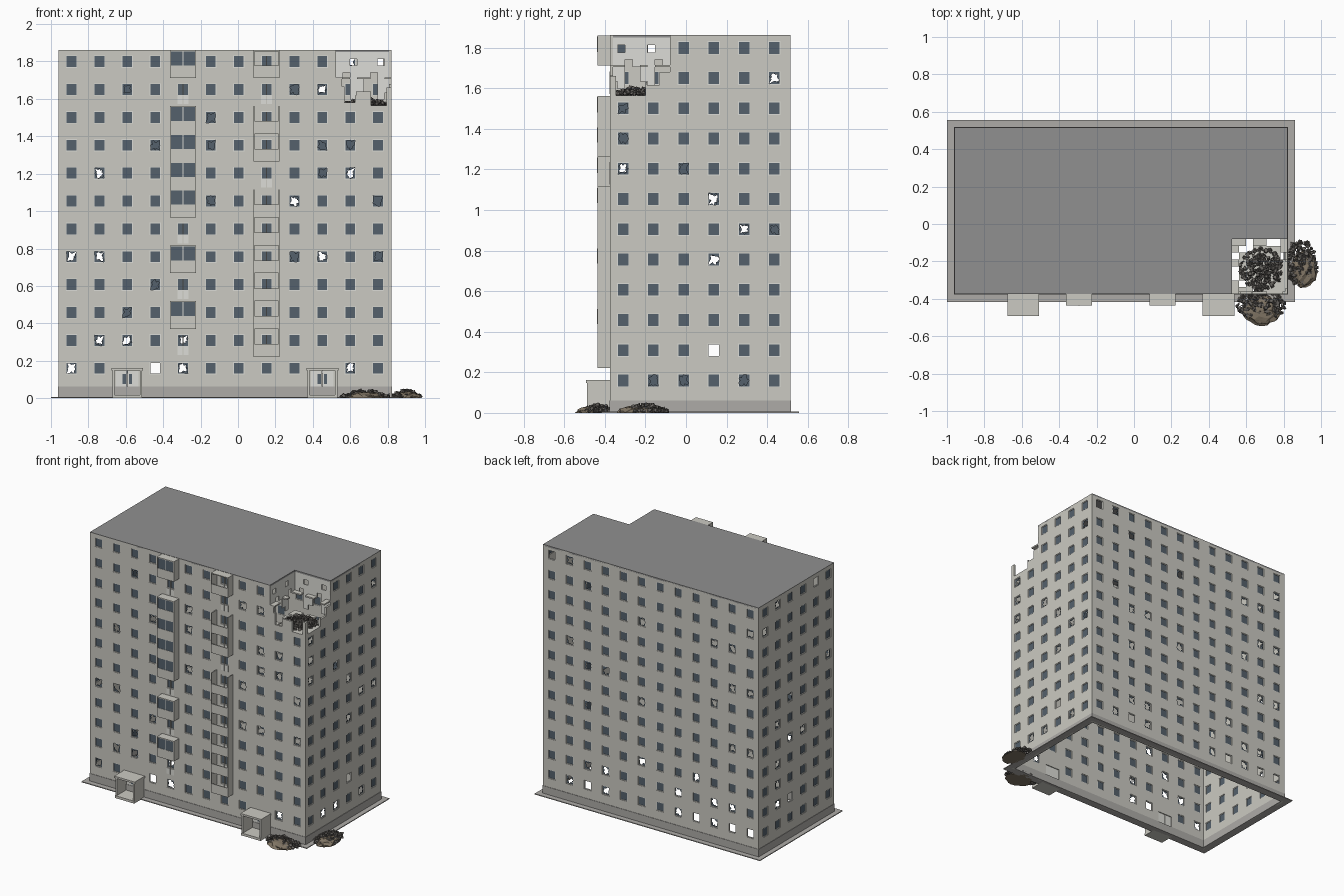
import bpy, bmesh, math, random
from mathutils import Vector, Matrix

if "Cube" in bpy.data.objects:
    bpy.data.objects.remove(bpy.data.objects["Cube"])

random.seed(7)
X0, X1, Y0, Y1, TOP = -0.96, 0.82, -0.375, 0.515, 1.86
NX, NY = 0.525, -0.08                       # inner corner of the collapsed bay
STEP, HW, HH, T = 0.149, 0.03, 0.033, 0.014
ROWS = [0.16 + STEP * i for i in range(12)]
COLS = [-0.89 + STEP * i for i in range(12)]
SIDE = [-0.31 + STEP * i for i in range(6)]

def mat(name, c):
    m = bpy.data.materials.new(name)
    m.diffuse_color = (*c, 1)
    m.use_nodes = True
    m.node_tree.nodes["Principled BSDF"].inputs["Base Color"].default_value = m.diffuse_color
    return m

CONC = mat("concrete", (0.60, 0.59, 0.54))
DARKC = mat("plinth_grey", (0.42, 0.41, 0.39))
GLASS = mat("glass", (0.09, 0.12, 0.15))
WHITE = mat("frame_paint", (0.72, 0.72, 0.68))
ROOF = mat("roof_felt", (0.28, 0.28, 0.28))
DEB = mat("debris", (0.13, 0.12, 0.11))
DIRT = mat("dirt", (0.22, 0.18, 0.13))

def finish(name, bm, m):
    me = bpy.data.meshes.new(name)
    bm.to_mesh(me)
    bm.free()
    me.materials.append(m)
    ob = bpy.data.objects.new(name, me)
    bpy.context.collection.objects.link(ob)
    return ob

def box(bm, x0, x1, y0, y1, z0, z1):
    s = Vector((abs(x1 - x0), abs(y1 - y0), abs(z1 - z0)))
    c = Vector(((x0 + x1) / 2, (y0 + y1) / 2, (z0 + z1) / 2))
    bmesh.ops.create_cube(bm, size=1, matrix=Matrix.Translation(c) @ Matrix.Diagonal((*s, 1)))

# map (along wall, height, depth inward) to space
MAP = {
    "front": lambda u, z, d: Vector((u, Y0 + d, z)),
    "back": lambda u, z, d: Vector((u, Y1 - d, z)),
    "right": lambda u, z, d: Vector((X1 - d, u, z)),
    "left": lambda u, z, d: Vector((X0 + d, u, z)),
}

def wbox(bm, side, u0, u1, z0, z1, d0, d1):
    a, b = MAP[side](u0, z0, d0), MAP[side](u1, z1, d1)
    box(bm, a.x, b.x, a.y, b.y, a.z, b.z)

def grid_wall(name, place, us, zs, gone, flip, m=CONC, thick=T):
    """Wall or slab of cells, skipping the ones where gone(u, z)."""
    bm = bmesh.new()
    us, zs = sorted(set(round(u, 4) for u in us)), sorted(set(round(z, 4) for z in zs))
    for u0, u1 in zip(us, us[1:]):
        for z0, z1 in zip(zs, zs[1:]):
            if not gone((u0 + u1) / 2, (z0 + z1) / 2):
                q = [(u0, z0), (u1, z0), (u1, z1), (u0, z1)]
                bm.faces.new([bm.verts.new(place(u, z, 0)) for u, z in (q[::-1] if flip else q)])
    bmesh.ops.remove_doubles(bm, verts=bm.verts, dist=1e-4)
    ob = finish(name, bm, m)
    s = ob.modifiers.new("thickness", "SOLIDIFY")
    s.thickness, s.offset = thick, -1

# broken outlines of the two outer walls: (start, end, remaining height)
RAG = {
    "front": [(0.525, 0.555, 1.71), (0.555, 0.57, 1.665), (0.57, 0.625, 1.58), (0.625, 0.71, 1.64),
              (0.71, 0.795, 1.565), (0.795, 0.82, 1.66)],
    "right": [(-0.375, -0.345, 1.66), (-0.345, -0.2, 1.565), (-0.2, -0.13, 1.63), (-0.13, -0.08, 1.68)],
}
DOORS = (COLS[2], COLS[9])

def limit(side, u):
    return next((h for a, b, h in RAG.get(side, []) if a <= u <= b), TOP)

# damaged windows as (row, column)
BROKEN = {
    "front": {(0, 0), (0, 4), (0, 10), (1, 1), (1, 2), (1, 4), (2, 2), (3, 3), (4, 0), (4, 1), (4, 8), (4, 9),
              (4, 11), (6, 5), (6, 8), (6, 11), (7, 1), (7, 9), (7, 10), (8, 3), (8, 5), (8, 9), (8, 10),
              (9, 5), (10, 2), (10, 8), (10, 9)},
    "right": {(0, 1), (0, 2), (0, 4), (4, 3), (5, 4), (5, 5), (6, 3), (7, 0), (7, 2), (8, 0), (9, 0), (10, 5)},
    "back": {(4, 0), (4, 1), (4, 9), (6, 8), (0, 2), (0, 4), (0, 8), (0, 10), (1, 2), (1, 4)},
    "left": {(4, 3), (6, 3), (7, 0), (10, 5)},
}
MISSING = {"front": {(0, 3)}, "right": {(1, 3)}, "left": {(1, 3), (11, 1)},
           "back": {(0, 0), (0, 3), (0, 1), (0, 9), (11, 11)}}
for s, n, k in (("back", 12, 20), ("left", 6, 12)):
    BROKEN[s] |= {(random.randrange(1, 12), random.randrange(n)) for _ in range(k)}

# outer walls, glazing and window frames
for side, cols, lo, hi in (("front", COLS, X0, X1), ("back", COLS, X0, X1),
                           ("right", SIDE, Y0, Y1), ("left", SIDE, Y0, Y1)):
    def gone(u, z):
        if z > limit(side, u):
            return True
        if side == "front" and z < 0.145 and any(abs(u - d) < 0.06 for d in DOORS):
            return True
        c = min(cols, key=lambda v: abs(v - u))
        r = min(ROWS, key=lambda v: abs(v - z))
        if side == "front" and c in DOORS and r == ROWS[0]:
            return False
        return abs(u - c) < HW and abs(z - r) < HH
    us = [lo, hi] + [c + k * HW for c in cols for k in (-1, 1)] + [v for a in RAG.get(side, []) for v in a[:2]]
    zs = [0, TOP] + [r + k * HH for r in ROWS for k in (-1, 1)] + [a[2] for a in RAG.get(side, [])]
    if side == "front":
        us += [d + k * 0.06 for d in DOORS for k in (-1, 1)]
        zs += [0.145]
    grid_wall(side + "_wall", MAP[side], us, zs, gone, side in ("back", "left"))

    glass, frame = bmesh.new(), bmesh.new()
    for i, r in enumerate(ROWS):
        for j, c in enumerate(cols):
            if r + HH > limit(side, c) or (side == "front" and i == 0 and c in DOORS):
                continue
            for k in (-1, 1):
                wbox(frame, side, c + k * HW, c + k * (HW - 0.004), r - HH, r + HH, 0.003, 0.011)
                wbox(frame, side, c - HW, c + HW, r + k * HH, r + k * (HH - 0.004), 0.003, 0.011)
            if (i, j) in MISSING[side]:
                continue
            if (i, j) not in BROKEN[side]:
                wbox(glass, side, c - HW, c + HW, r - HH, r + HH, 0.006, 0.009)
                continue
            ring, n = [], 16                # jagged pane around a hole
            for k in range(n):
                a = 2 * math.pi * k / n
                x, y = math.cos(a), math.sin(a)
                m, f = max(abs(x), abs(y)), random.uniform(0.35, 0.92)
                ring.append([glass.verts.new(MAP[side](c + x / m * HW * g, r + y / m * HH * g, 0.007))
                             for g in (1, f)])
            for k in range(n):
                a, b = ring[k], ring[(k + 1) % n]
                glass.faces.new((a[0], b[0], b[1], a[1]))
    finish(side + "_glass", glass, GLASS)
    finish(side + "_window_frames", frame, WHITE)

# roof slab with the missing corner
bm = bmesh.new()
f = bm.faces.new([bm.verts.new((x, y, TOP - 0.01)) for x, y in
                  ((X0, Y0), (NX, Y0), (NX, NY), (X1, NY), (X1, Y1), (X0, Y1))])
ext = bmesh.ops.extrude_face_region(bm, geom=[f])["geom"]
bmesh.ops.translate(bm, vec=(0, 0, 0.012), verts=[v for v in ext if isinstance(v, bmesh.types.BMVert)])
bmesh.ops.recalc_face_normals(bm, faces=bm.faces)
finish("roof", bm, ROOF)

# plinth and pavement strips around the footprint
def ring(name, a, b, c, d, w, z1, m):
    bm = bmesh.new()
    box(bm, a, b, c, c + w, 0, z1)
    box(bm, a, b, d - w, d, 0, z1)
    box(bm, a, a + w, c + w, d - w, 0, z1)
    box(bm, b - w, b, c + w, d - w, 0, z1)
    finish(name, bm, m)
ring("plinth", X0 - 0.003, X1 + 0.003, Y0 - 0.003, Y1 + 0.003, 0.02, 0.062, DARKC)
ring("pavement", X0 - 0.04, X1 + 0.04, Y0 - 0.042, Y1 + 0.042, 0.06, 0.006, DARKC)

# exposed inner walls and broken floors in the collapsed bay
def steps(a, b, n):
    return [a + (b - a) * i / n for i in range(n + 1)]

def inner_gone(u, z):                       # ragged lower edge plus holes
    t = int(abs(u) * 1000) // 37
    return z < 1.60 + 0.045 * (t % 4) or (1.76 < z < 1.83 and t % 4 == 0)
grid_wall("inner_wall_back", lambda u, z, d: Vector((u, NY, z)), steps(NX, X1, 8), steps(1.56, 1.85, 8),
          inner_gone, False, WHITE, 0.008)
grid_wall("inner_wall_side", lambda u, z, d: Vector((NX, u, z)), steps(Y0, NY, 8), steps(1.56, 1.85, 8),
          inner_gone, False, WHITE, 0.008)
holes = {(0, 3), (0, 5), (1, 6), (2, 7), (2, 6), (5, 7), (6, 7), (3, 0), (1, 1), (0, 2), (7, 5)}
def cell(x, y):
    return int((x - NX) / (X1 - NX) * 8), int((y - Y0) / (NY - Y0) * 8)
grid_wall("broken_floor_lower", lambda u, z, d: Vector((u, z, 1.565)), steps(NX, X1, 8), steps(Y0, NY, 8),
          lambda x, y: cell(x, y) in holes, False, CONC, 0.01)
grid_wall("broken_floor_upper", lambda u, z, d: Vector((u, z, 1.715)), steps(NX, X1, 8), steps(Y0, NY, 8),
          lambda x, y: cell(x, y) not in {(0, 0), (0, 1), (0, 4), (0, 7), (1, 7), (3, 7), (4, 7), (7, 7), (7, 6)},
          False, CONC, 0.01)

# balconies: glazed stack and open stack, plus balcony doors
bal, bglass, door = bmesh.new(), bmesh.new(), bmesh.new()
YB = Y0 - 0.062
for c, rows, glazed in ((COLS[4], (2, 4, 6, 7, 8, 9, 11), True), (COLS[7], (1, 2, 3, 4, 5, 6, 8, 9, 11), False)):
    for i in range(1, 12):
        r = ROWS[i]
        for k in (-1, 1):
            box(door, c + k * 0.002, c + k * HW, Y0 - 0.003, Y0 + 0.005, r - 0.078, r - HH)
        box(door, c - 0.002, c + 0.002, Y0 - 0.003, Y0 + 0.008, r - HH, r + HH)
        if i not in rows:
            continue
        z0, z1 = r - 0.088, r + 0.061
        box(bal, c - 0.07, c + 0.07, YB, Y0, z0, z0 + 0.008)
        box(bal, c - 0.07, c + 0.07, YB, YB + 0.006, z0, z0 + 0.068)
        for k in (-1, 1):
            box(bal, c + k * 0.064, c + k * 0.07, YB, Y0, z0, z1)
        if glazed or i == 11:
            box(bal, c - 0.07, c + 0.07, YB, Y0, z1 - 0.006, z1)
        if glazed:
            box(bglass, c - 0.064, c + 0.064, YB + 0.002, YB + 0.004, z0 + 0.068, z1 - 0.006)
            box(door, c - 0.002, c + 0.002, YB - 0.001, YB + 0.005, z0 + 0.068, z1 - 0.006)
finish("balconies", bal, CONC)
finish("balcony_glazing", bglass, GLASS)
finish("balcony_doors", door, WHITE)

# entrance porches with double doors
porch, leaf, dglass = bmesh.new(), bmesh.new(), bmesh.new()
for c in DOORS:
    box(porch, c - 0.085, c + 0.085, Y0 - 0.118, Y0, 0.148, 0.162)
    box(porch, c - 0.08, c + 0.08, Y0 - 0.118, Y0, 0, 0.018)
    for k in (-1, 1):
        box(porch, c + k * 0.068, c + k * 0.08, Y0 - 0.112, Y0, 0.018, 0.148)
        box(leaf, c + k * 0.002, c + k * 0.06, Y0, Y0 + 0.008, 0.018, 0.145)
        box(dglass, c + k * 0.008, c + k * 0.026, Y0 - 0.002, Y0, 0.075, 0.13)
finish("porches", porch, CONC)
finish("entrance_doors", leaf, WHITE)
finish("door_glass", dglass, GLASS)

# rubble heaps: jittered chunks, with a dirt mound under the ground ones
def rubble(name, cx, cy, cz, rx, ry, h, n, mound=None):
    bm = bmesh.new()
    for _ in range(n):
        a, q = random.uniform(0, 2 * math.pi), random.random() ** 0.6
        x, y = cx + math.cos(a) * q * rx, cy + math.sin(a) * q * ry
        s = random.uniform(0.006, 0.017)
        z = cz + s * 0.5 + random.random() * h * (1 - q * q)
        rot = Matrix.Rotation(random.uniform(0, 6), 4, Vector((random.random(), random.random(), 1)))
        vs = bmesh.ops.create_cube(bm, size=s, matrix=Matrix.Translation((x, y, z)) @ rot)["verts"]
        for v in vs:
            v.co += Vector([random.uniform(-0.25, 0.25) * s for _ in range(3)])
            v.co.z = max(v.co.z, cz)
    finish(name, bm, DEB)
    if mound:
        bm = bmesh.new()
        mx, my, ax, ay = mound
        bmesh.ops.create_icosphere(bm, subdivisions=3, radius=1)
        for v in bm.verts:
            k = random.uniform(0.88, 1.08)
            v.co = Vector((mx + v.co.x * ax * k, my + v.co.y * ay * k, max(0, v.co.z) * h * k))
        finish(name + "_mound", bm, DIRT)

rubble("front_rubble", 0.68, -0.435, 0, 0.13, 0.075, 0.035, 300, (0.68, -0.46, 0.10, 0.082))
rubble("right_rubble", 0.895, -0.21, 0, 0.085, 0.125, 0.035, 280, (0.91, -0.24, 0.07, 0.1))
rubble("upper_rubble", 0.68, -0.24, 1.565, 0.115, 0.115, 0.03, 330)
